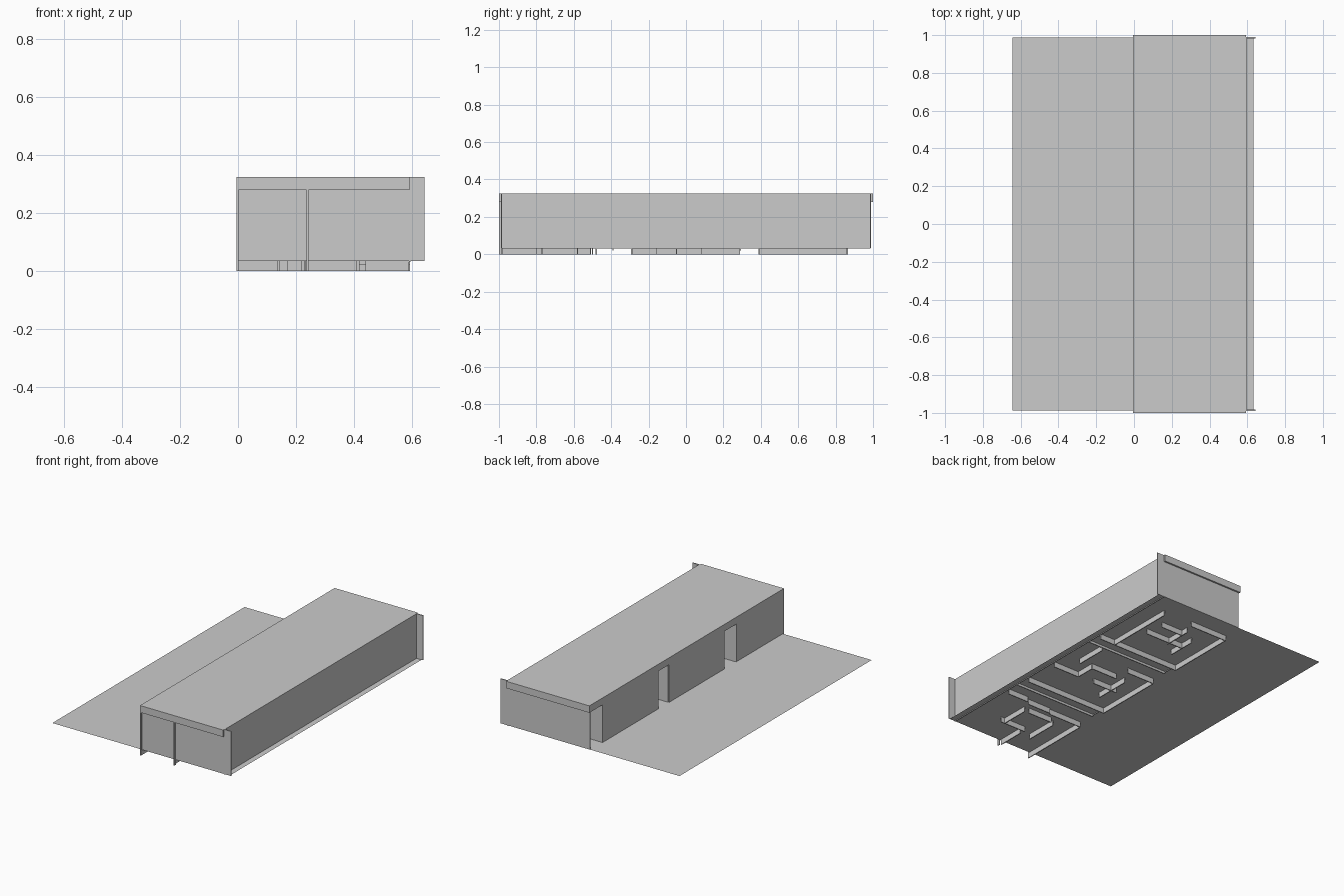
import bpy, bmesh

if "Cube" in bpy.data.objects:
    bpy.data.objects.remove(bpy.data.objects["Cube"])

GROUND, CEIL, TOP = 0.035, 0.28, 0.325
T = 0.006  # wall thickness


def box(name, x0, x1, y0, y1, z0, z1):
    bm = bmesh.new()
    bmesh.ops.create_cube(bm, size=1)
    for v in bm.verts:
        v.co.x = x0 if v.co.x < 0 else x1
        v.co.y = y0 if v.co.y < 0 else y1
        v.co.z = z0 if v.co.z < 0 else z1
    me = bpy.data.meshes.new(name)
    bm.to_mesh(me)
    bm.free()
    ob = bpy.data.objects.new(name, me)
    bpy.context.collection.objects.link(ob)
    return ob


def wall_x(name, y, x0, x1, z0=0.0, z1=CEIL):
    # wall running along x
    return box(name, x0, x1, y - T / 2, y + T / 2, z0, z1)


def wall_y(name, x, y0, y1, z0=0.0, z1=CEIL):
    # wall running along y
    return box(name, x - T / 2, x + T / 2, y0, y1, z0, z1)


# ground sheet
bpy.ops.mesh.primitive_plane_add(size=1, location=(-0.006, 0, GROUND))
ground = bpy.context.object
ground.name = "ground_sheet"
ground.scale = (1.277, 1.975, 1)

# roof slab
box("roof", -0.005, 0.592, -1, 1, CEIL, TOP)

# end walls and long blind wall
for side, y in (("front", -0.986), ("back", 0.986)):
    wall_x(side + "_end_wall", y, 0, 0.643, GROUND, TOP)
wall_y("long_wall", 0.593, -0.986, 0.986, 0.03, TOP)

# fin on the front end
box("front_fin", 0.237, 0.243, -1, -0.986, 0, CEIL)

# open facade: one panel for each unit, with a door beside the later two
for i, (y0, y1) in enumerate(((-1.0, -0.51), (-0.29, 0.18), (0.39, 0.865))):
    wall_y(f"facade_panel_{i}", -0.002, y0, y1)
    if i:
        wall_y(f"facade_door_{i}", -0.002, y0 - 0.1, y0, 0.03)
        wall_x(f"unit_divider_{i}", y0, 0, 0.593)
        wall_x(f"entry_divider_{i}", y0 - 0.1, 0, 0.593, 0.02)

# partitions along x: y, x0, x1
for i, p in enumerate((
        (-0.51, 0, 0.24), (-0.50, 0.25, 0.42), (-0.48, 0.44, 0.59),
        (-0.58, 0.17, 0.35), (-0.77, 0.22, 0.41),
        (0.18, 0, 0.20), (-0.05, 0.40, 0.59), (0.08, 0.21, 0.40),
        (-0.05, 0.10, 0.28),
        (0.862, 0, 0.27), (0.62, 0.14, 0.42), (0.74, 0.24, 0.40))):
    wall_x(f"cross_partition_{i}", *p)

# partitions along y: x, y0, y1
for i, p in enumerate((
        (0.23, -0.98, -0.80), (0.14, -0.82, -0.60), (0.38, -0.77, -0.58),
        (0.495, 0.08, 0.29), (0.14, -0.16, 0.08), (0.40, -0.05, 0.08),
        (0.48, 0.39, 0.86), (0.24, 0.60, 0.79), (0.14, 0.52, 0.71))):
    wall_y(f"long_partition_{i}", *p)
